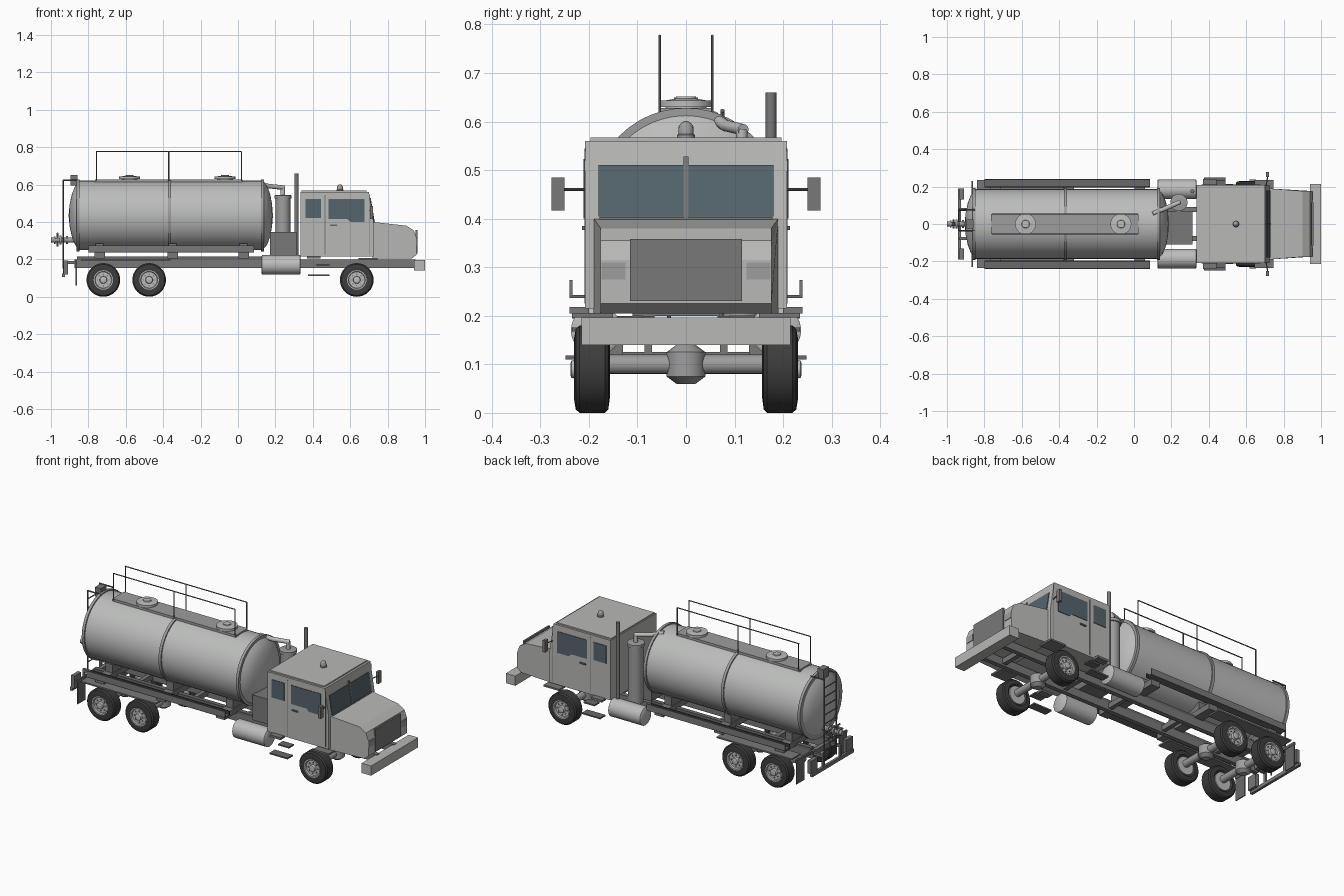
import bpy, bmesh, math
from mathutils import Vector


def material(name, r, g, b):
    m = bpy.data.materials.new(name)
    m.diffuse_color = (r, g, b, 1)
    return m


BODY = material("light grey paint", 0.48, 0.48, 0.47)
TANK = material("tank grey", 0.50, 0.51, 0.50)
MID = material("mid grey", 0.34, 0.34, 0.34)
DARK = material("dark grey", 0.19, 0.19, 0.19)
FRAME = material("chassis grey", 0.14, 0.14, 0.145)
BLACK = material("rubber", 0.045, 0.045, 0.045)
GLASS = material("glass", 0.09, 0.13, 0.155)


def finish(name, bm, mat, smooth=False):
    bmesh.ops.recalc_face_normals(bm, faces=bm.faces)
    me = bpy.data.meshes.new(name)
    bm.to_mesh(me)
    bm.free()
    me.materials.append(mat)
    ob = bpy.data.objects.new(name, me)
    bpy.context.collection.objects.link(ob)
    if smooth:
        bpy.ops.object.select_all(action='DESELECT')
        ob.select_set(True)
        bpy.context.view_layer.objects.active = ob
        bpy.ops.object.shade_smooth_by_angle(angle=math.radians(35))
    return ob


def box(name, x0, x1, y0, y1, z0, z1, mat):
    bm = bmesh.new()
    bmesh.ops.create_cube(bm, size=1)
    for v in bm.verts:
        v.co = ((x0 + x1) / 2 + v.co.x * (x1 - x0), (y0 + y1) / 2 + v.co.y * (y1 - y0),
                (z0 + z1) / 2 + v.co.z * (z1 - z0))
    return finish(name, bm, mat)


def prism(name, pts, y0, y1, mat):
    """Extrude an x-z outline from y0 to y1."""
    bm = bmesh.new()
    f = bm.faces.new([bm.verts.new((x, y0, z)) for x, z in pts])
    ext = bmesh.ops.extrude_face_region(bm, geom=[f])
    for v in ext["geom"]:
        if isinstance(v, bmesh.types.BMVert):
            v.co.y = y1
    return finish(name, bm, mat)


def lathe(name, origin, axis, profile, mat, seg=24):
    """Spin (distance along axis, radius) points round an axis."""
    d = Vector(axis).normalized()
    rot = d.to_track_quat('Z', 'Y')
    bm = bmesh.new()
    rings = []
    for t, r in profile:
        rings.append([bm.verts.new(Vector(origin) + rot @ Vector(
            (r * math.cos(i * math.tau / seg), r * math.sin(i * math.tau / seg), t))) for i in range(seg)])
    for a, b in zip(rings, rings[1:]):
        for i in range(seg):
            j = (i + 1) % seg
            bm.faces.new((a[i], a[j], b[j], b[i]))
    bm.faces.new(rings[0])
    bm.faces.new(rings[-1])
    return finish(name, bm, mat, True)


def rod(name, a, b, r, mat, seg=8):
    d = Vector(b) - Vector(a)
    return lathe(name, a, d, [(0, r), (d.length, r)], mat, seg)


def side_box(name, s, x0, x1, y0, y1, z0, z1, mat):
    return box(name, x0, x1, min(s * y0, s * y1), max(s * y0, s * y1), z0, z1, mat)


# Tank shell with dished ends, and raised bands
lathe("tank_shell", (0, 0, 0.435), (1, 0, 0),
      [(-0.905, 0.01), (-0.9, 0.06), (-0.888, 0.115), (-0.872, 0.155), (-0.85, 0.186),
       (0.13, 0.186), (0.155, 0.158), (0.172, 0.115), (0.182, 0.06), (0.186, 0.01)], TANK, 48)
for x in (-0.855, -0.365, 0.13):
    lathe("tank_band", (x - 0.008, 0, 0.435), (1, 0, 0), [(0, 0.185), (0, 0.193), (0.016, 0.193), (0.016, 0.185)], MID, 48)

# Walkway, hatches and handrails on top
box("walkway", -0.765, 0.025, -0.053, 0.053, 0.614, 0.628, MID)
for x in (-0.58, -0.07):
    lathe("hatch", (x, 0, 0.6), (0, 0, 1), [(0, 0.042), (0.03, 0.042), (0.03, 0.056), (0.043, 0.056),
                                           (0.043, 0.045), (0.047, 0.022), (0.052, 0.02)], TANK)
for s in (-1, 1):
    y = s * 0.054
    rod("handrail", (-0.76, y, 0.776), (0.02, y, 0.776), 0.003, FRAME)
    for x in (-0.757, -0.37, 0.018):
        rod("handrail_post", (x, y, 0.62), (x, y, 0.776), 0.003, FRAME)

# Chassis rails and cross members
for s in (-1, 1):
    side_box("chassis_rail", s, -0.875, 0.95, 0.065, 0.09, 0.155, 0.2, DARK)
    side_box("subframe_rail", s, -0.86, 0.16, 0.065, 0.09, 0.2, 0.215, FRAME)
for x in (-0.86, -0.6, -0.25, 0.1, 0.4, 0.8):
    box("cross_member", x - 0.012, x + 0.012, -0.066, 0.066, 0.165, 0.195, DARK)
# Tank saddles and hose trays
for x in (-0.74, -0.35, 0.03):
    box("saddle_beam", x - 0.028, x + 0.028, -0.205, 0.205, 0.205, 0.237, DARK)
    box("tank_saddle", x - 0.022, x + 0.022, -0.12, 0.12, 0.235, 0.285, DARK)
for s in (-1, 1):
    side_box("tray_floor", s, -0.8, 0.085, 0.195, 0.24, 0.237, 0.243, FRAME)
    side_box("tray_lip", s, -0.8, 0.085, 0.234, 0.24, 0.24, 0.274, DARK)
    side_box("tray_inner_lip", s, -0.8, 0.085, 0.195, 0.2, 0.24, 0.262, BLACK)
    side_box("rear_fender", s, -0.84, -0.36, 0.155, 0.235, 0.194, 0.202, DARK)
    side_box("front_fender", s, 0.645, 0.745, 0.15, 0.235, 0.196, 0.206, DARK)
    side_box("mud_flap", s, -0.868, -0.862, 0.16, 0.23, 0.06, 0.198, FRAME)
    side_box("mud_flap_arm", s, -0.87, -0.86, 0.085, 0.23, 0.185, 0.2, FRAME)

# Wheels and axles
for x in (-0.72, -0.475, 0.635):
    rod("axle", (x, -0.17, 0.1), (x, 0.17, 0.1), 0.02, MID, 16)
    lathe("differential", (x, 0, 0.06), (0, 0, 1), [(0, 0.02), (0.015, 0.04), (0.065, 0.04), (0.08, 0.02)], MID, 16)
    for s in (-1, 1):
        lathe("tyre", (x, s * 0.157, 0.09), (0, s, 0),
              [(0.01, 0.05), (0, 0.06), (0.003, 0.083), (0.01, 0.09), (0.062, 0.09), (0.07, 0.083),
               (0.074, 0.06), (0.072, 0.05), (0.06, 0.048)], BLACK, 32)
        lathe("rim", (x, s * 0.16, 0.09), (0, s, 0),
              [(0, 0.05), (0.071, 0.052), (0.071, 0.046), (0.062, 0.043), (0.062, 0.02), (0.076, 0.018), (0.078, 0.012)], TANK, 24)
        for k in range(8):
            a = k * math.tau / 8
            p = (x + 0.031 * math.cos(a), s * 0.221, 0.09 + 0.031 * math.sin(a))
            rod("wheel_bolt", p, (p[0], s * 0.226, p[2]), 0.004, DARK, 6)

# Cab and hood
prism("cab", [(0.335, 0.215), (0.335, 0.56), (0.7, 0.56), (0.725, 0.4), (0.725, 0.215)], -0.208, 0.208, BODY)
box("cab_roof", 0.34, 0.688, -0.197, 0.197, 0.558, 0.567, BODY)
hood = prism("hood", [(0.72, 0.205), (0.72, 0.4), (0.9, 0.38), (0.94, 0.355), (0.955, 0.315), (0.955, 0.225), (0.93, 0.205)],
             -0.176, 0.176, BODY)
for v in hood.data.vertices:
    if v.co.x < 0.75:
        v.co.y *= 1.08
prism("windscreen", [(0.7, 0.511), (0.711, 0.511), (0.728, 0.404), (0.717, 0.404)], -0.18, 0.18, GLASS)
prism("windscreen_divider", [(0.7, 0.528), (0.71, 0.528), (0.731, 0.4), (0.717, 0.4)], -0.005, 0.005, DARK)
box("cowl_strip", 0.72, 0.732, -0.178, 0.178, 0.39, 0.403, DARK)
box("grille", 0.95, 0.96, -0.115, 0.115, 0.23, 0.358, DARK)
box("front_bumper", 0.94, 1.0, -0.215, 0.215, 0.14, 0.196, BODY)
lathe("beacon", (0.545, 0, 0.565), (0, 0, 1), [(0, 0.019), (0.007, 0.019), (0.009, 0.016), (0.025, 0.015),
                                               (0.033, 0.009), (0.036, 0.003)], MID, 16)
for s in (-1, 1):
    side_box("headlight", s, 0.945, 0.958, 0.125, 0.174, 0.275, 0.31, MID)
    # Doors: windows, seams, handles
    y0, y1 = sorted((s * 0.206, s * 0.211))
    prism("front_window", [(0.485, 0.415), (0.485, 0.523), (0.675, 0.523), (0.675, 0.4), (0.6, 0.4), (0.585, 0.415)], y0, y1, GLASS)
    side_box("rear_window", s, 0.362, 0.443, 0.206, 0.211, 0.42, 0.523, GLASS)
    for x in (0.465, 0.705):
        side_box("door_seam", s, x - 0.0015, x + 0.0015, 0.206, 0.2095, 0.225, 0.545, DARK)
    side_box("door_handle", s, 0.492, 0.53, 0.206, 0.214, 0.377, 0.385, FRAME)
    # Mirrors
    rod("mirror_arm", (0.705, s * 0.2, 0.46), (0.715, s * 0.255, 0.46), 0.003, FRAME)
    side_box("mirror", s, 0.706, 0.722, 0.25, 0.277, 0.417, 0.485, DARK)
    # Steps below the doors
    side_box("lower_step", s, 0.375, 0.49, 0.2, 0.248, 0.11, 0.118, FRAME)
    side_box("upper_step", s, 0.42, 0.49, 0.19, 0.235, 0.168, 0.176, FRAME)
    side_box("step_bracket", s, 0.37, 0.44, 0.2, 0.24, 0.205, 0.218, DARK)
    # Fuel and air cylinders
    lathe("side_cylinder", (0.125, s * 0.185, 0.17), (1, 0, 0), [(0, 0.046), (0.004, 0.052), (0.206, 0.052), (0.21, 0.046)], TANK, 32)

# Pump box, separator, pipe and exhaust behind the cab
box("pump_box", 0.17, 0.312, -0.11, 0.07, 0.2, 0.345, DARK)
lathe("separator", (0.24, 0.115, 0.2), (0, 0, 1),
      [(0, 0.035), (0, 0.04), (0.325, 0.04), (0.325, 0.046), (0.342, 0.046), (0.345, 0.03)], MID)
for a, b in (((0.24, 0.115, 0.53), (0.24, 0.115, 0.585)), ((0.247, 0.118, 0.583), (0.16, 0.08, 0.592)),
             ((0.162, 0.081, 0.592), (0.1, 0.055, 0.61))):
    rod("suction_pipe", a, b, 0.012, TANK, 12)
rod("exhaust_stack", (0.312, 0.175, 0.2), (0.312, 0.175, 0.66), 0.011, DARK, 16)

# Rear ladder
for y in (-0.035, 0.075):
    rod("ladder_rail", (-0.935, y, 0.15), (-0.935, y, 0.625), 0.004, FRAME)
    rod("ladder_hook", (-0.935, y, 0.622), (-0.85, y, 0.622), 0.004, FRAME)
for i in range(8):
    z = 0.21 + i * 0.052
    rod("ladder_rung", (-0.935, -0.035, z), (-0.935, 0.075, z), 0.003, FRAME)
box("tank_top_valve", -0.895, -0.858, -0.025, 0.025, 0.595, 0.65, DARK)

# Rear outlet valve and bumper
lathe("outlet_pipe", (-1.0, 0, 0.303), (1, 0, 0),
      [(0, 0.014), (0.015, 0.014), (0.015, 0.02), (0.025, 0.02), (0.025, 0.012), (0.045, 0.012), (0.045, 0.024),
       (0.055, 0.024), (0.055, 0.014), (0.08, 0.014), (0.08, 0.022), (0.09, 0.022), (0.09, 0.014), (0.125, 0.014)], MID, 16)
rod("valve_stem", (-0.965, 0, 0.27), (-0.965, 0, 0.34), 0.006, DARK)
rod("valve_lever", (-0.965, -0.025, 0.338), (-0.965, 0.025, 0.338), 0.005, DARK)
box("rear_bumper", -0.94, -0.925, -0.19, 0.19, 0.105, 0.125, DARK)
for s in (-1, 1):
    side_box("bumper_upright", s, -0.935, -0.925, 0.07, 0.085, 0.12, 0.19, DARK)
    side_box("bumper_arm", s, -0.935, -0.87, 0.07, 0.085, 0.175, 0.19, DARK)
    side_box("rear_lamp", s, -0.932, -0.91, 0.13, 0.19, 0.12, 0.195, DARK)
